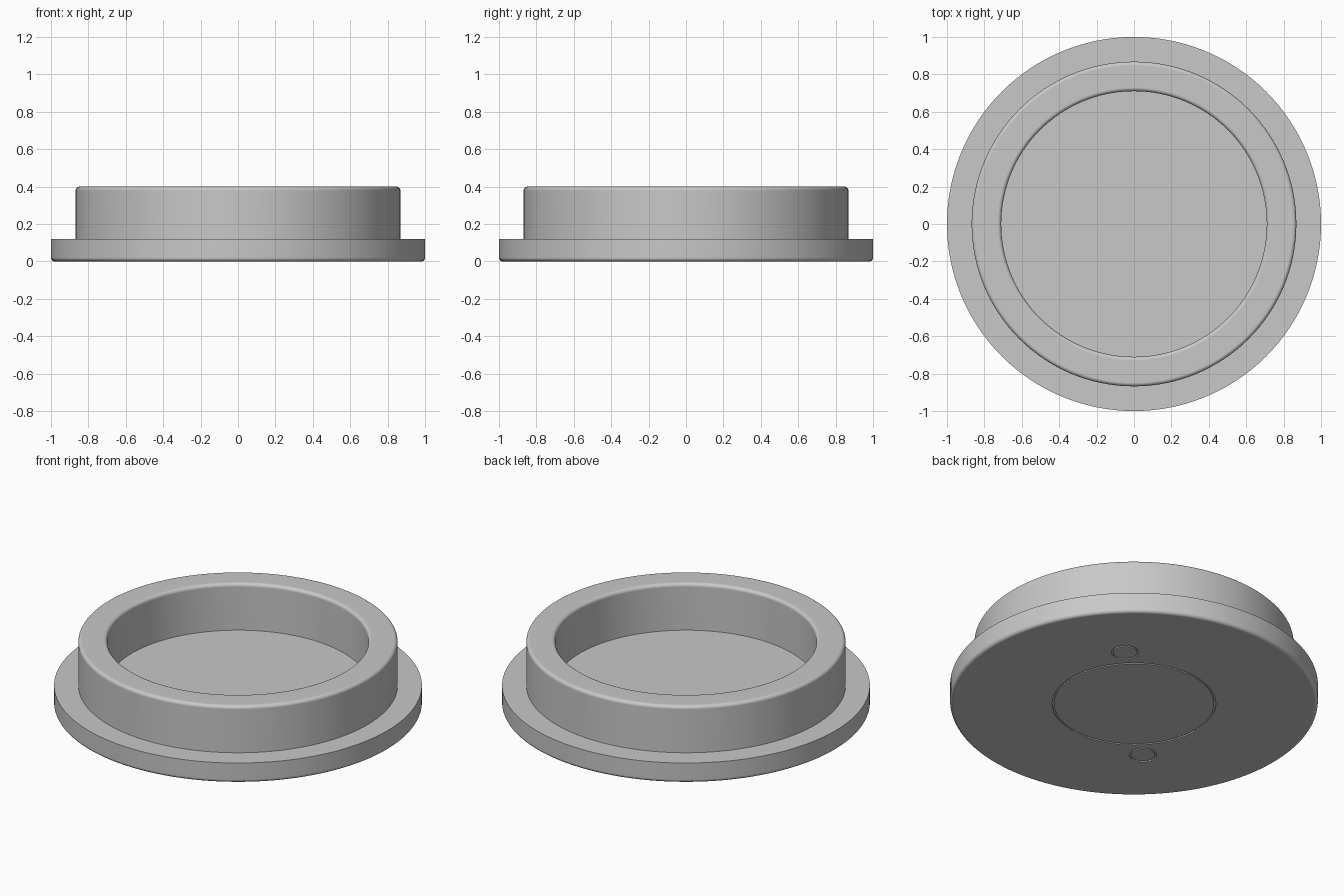
import bpy, bmesh, math
from math import sin, cos, pi

if "Cube" in bpy.data.objects:
    bpy.data.objects.remove(bpy.data.objects["Cube"])

SEGMENTS = 128

grey = bpy.data.materials.new("plain_grey")
grey.use_nodes = True
colour = (0.58, 0.58, 0.58, 1)
grey.diffuse_color = colour
grey.node_tree.nodes["Principled BSDF"].inputs["Base Color"].default_value = colour


def arc(r, z, radius, start, steps=5):
    """Quarter-round profile points about (r, z), turning counter-clockwise."""
    return [(r + radius * cos(start + pi / 2 * i / steps),
             z + radius * sin(start + pi / 2 * i / steps)) for i in range(steps + 1)]


def lathe(name, profile, segments, closed=False):
    """Spin a profile about z; open profiles get a flat cap at each end."""
    bm = bmesh.new()
    rings = [[bm.verts.new((r * cos(2 * pi * i / segments), r * sin(2 * pi * i / segments), z))
              for i in range(segments)] for r, z in profile]
    pairs = list(zip(rings, rings[1:]))
    if closed:
        pairs.append((rings[-1], rings[0]))
    else:
        bm.faces.new(rings[0])
        bm.faces.new(rings[-1])
    for a, b in pairs:
        for i in range(segments):
            j = (i + 1) % segments
            bm.faces.new((a[i], a[j], b[j], b[i]))
    bmesh.ops.recalc_face_normals(bm, faces=bm.faces)
    mesh = bpy.data.meshes.new(name)
    bm.to_mesh(mesh)
    bm.free()
    mesh.materials.append(grey)
    obj = bpy.data.objects.new(name, mesh)
    bpy.context.collection.objects.link(obj)
    return obj


# Flanged cap: rounded base edge, sharp flange top, rounded rim, flat recessed floor
f = 0.02
flange, outer, inner = 1.0, 0.868, 0.71
step, top = 0.12, 0.4
profile = (arc(flange - f, f, f, -pi / 2)
           + [(flange, step), (outer, step)]
           + arc(outer - f, top - f, f, 0)
           + arc(inner + f, top - f, f, pi / 2)
           + [(inner, step)])
cap = lathe("flanged_cap", profile, SEGMENTS)
bpy.context.view_layer.objects.active = cap
cap.select_set(True)

# Fine circular grooves on the underside: one large, two small on the diagonal
offset = 0.56 * cos(pi / 4)
grooves = [("centre", 0.44, 0, 96), ("first_small", 0.07, offset, 32),
           ("second_small", 0.07, -offset, 32)]
for label, radius, shift, segments in grooves:
    w, depth = 0.005, 0.007
    ring = [(radius - w, -0.02), (radius + w, -0.02), (radius + w, depth), (radius - w, depth)]
    cutter = lathe(label + "_groove_cutter", ring, segments, closed=True)
    cutter.location = (shift, shift, 0)
    cutter.hide_render = True
    cut = cap.modifiers.new(label + "_groove", "BOOLEAN")
    cut.operation = "DIFFERENCE"
    cut.solver = "EXACT"
    cut.object = cutter
    bpy.context.view_layer.update()
    bpy.ops.object.modifier_apply(modifier=cut.name)
    bpy.data.objects.remove(cutter)

# Smooth walls and fillets, crisp corners, clean flats
bpy.ops.object.shade_smooth_by_angle(angle=math.radians(30))
weighted = cap.modifiers.new("clean_flats", "WEIGHTED_NORMAL")
weighted.keep_sharp = True
